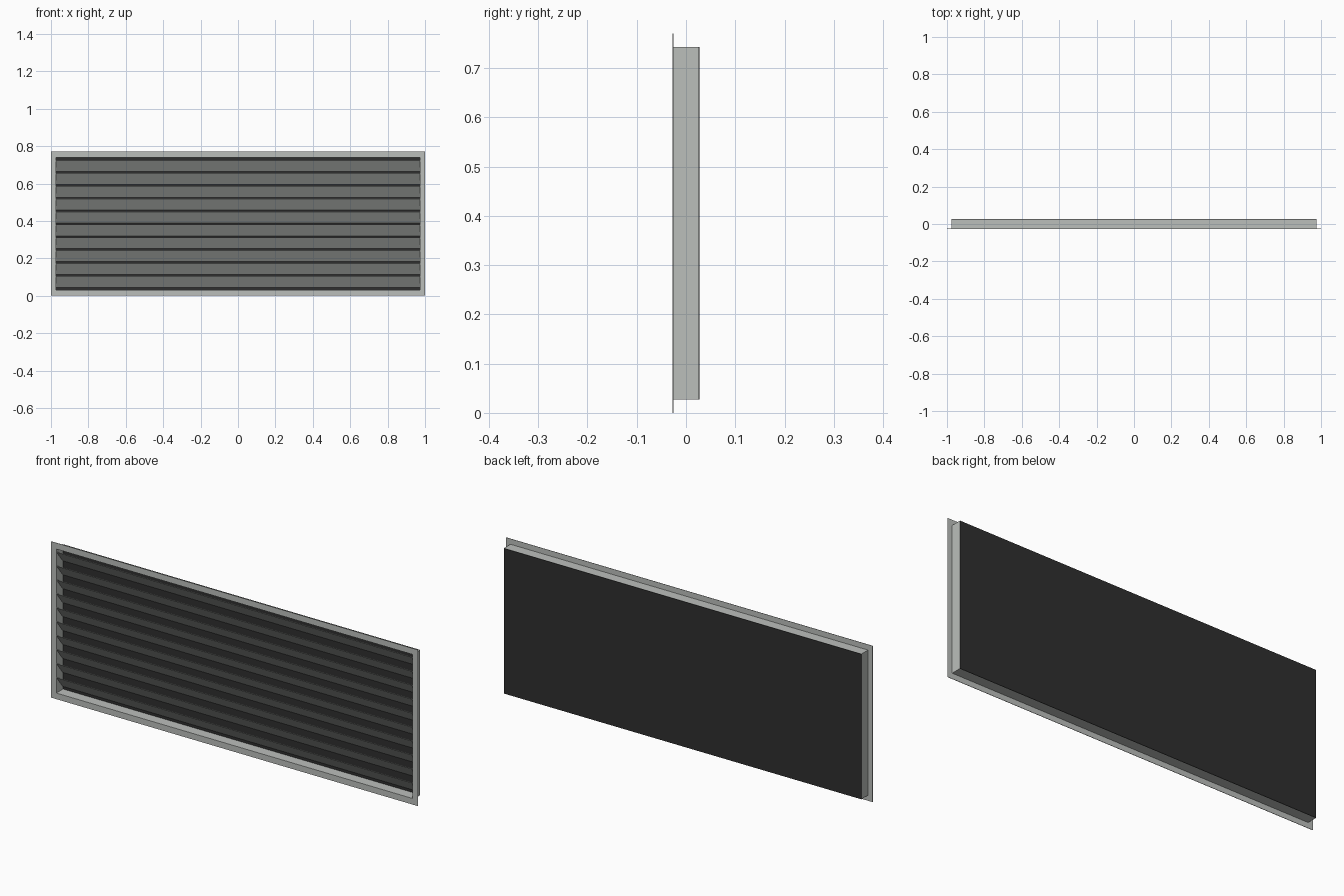
import bpy, bmesh, math
from mathutils import Matrix

if "Cube" in bpy.data.objects:
    bpy.data.objects.remove(bpy.data.objects["Cube"])

W, H = 2.0, 0.77           # flange outer size
BORDER, WALL = 0.027, 0.003
FRONT, BACK = -0.027, 0.027
MID = H / 2


def material(name, rgb):
    m = bpy.data.materials.new(name)
    m.diffuse_color = (*rgb, 1)
    m.use_nodes = True
    m.node_tree.nodes["Principled BSDF"].inputs["Base Color"].default_value = m.diffuse_color
    return m


metal = material("light grey metal", (0.50, 0.52, 0.50))
black = material("black backing", (0.028, 0.028, 0.028))


def finish(name, bm, mat):
    bmesh.ops.recalc_face_normals(bm, faces=bm.faces)
    me = bpy.data.meshes.new(name)
    bm.to_mesh(me)
    bm.free()
    me.materials.append(mat)
    ob = bpy.data.objects.new(name, me)
    bpy.context.collection.objects.link(ob)
    return ob


def box(name, size, loc, mat, tilt=0.0):
    bm = bmesh.new()
    bmesh.ops.create_cube(bm, size=1, matrix=Matrix.Translation(loc)
                          @ Matrix.Rotation(tilt, 4, 'X') @ Matrix.Diagonal((*size, 1)))
    return finish(name, bm, mat)


def ring(name, ow, oh, iw, ih, y0, y1, mat):
    """Rectangular tube running along y."""
    bm = bmesh.new()
    corners = [(-1, -1), (1, -1), (1, 1), (-1, 1)]
    loops = [[bm.verts.new((sx * w / 2, y, MID + sz * h / 2)) for sx, sz in corners]
             for w, h, y in ((ow, oh, y0), (iw, ih, y0), (iw, ih, y1), (ow, oh, y1))]
    for k in range(4):
        a, b = loops[k], loops[(k + 1) % 4]
        for i in range(4):
            j = (i + 1) % 4
            bm.faces.new((a[i], a[j], b[j], b[i]))
    return finish(name, bm, mat)


# Thin front flange and the sleeve behind it
sw, sh = W - 2 * BORDER + 0.004, H - 2 * BORDER
iw, ih = sw - 2 * WALL, sh - 2 * WALL
ring("front_flange", W, H, iw, ih, FRONT, FRONT + 0.002, metal)
ring("sleeve", sw, sh, iw, ih, FRONT + 0.002, BACK - 0.002, metal)

# Closed backing panel
box("back_panel", (sw, 0.002, sh), (0, BACK - 0.001, MID), black)

# Ten slats, high at the front and low at the back
PITCH, RISE, DEPTH = 0.0688, 0.060, 0.047
for i in range(10):
    z = MID + (i - 4.5) * PITCH
    box(f"slat_{i + 1}", (iw, 0.002, math.hypot(RISE, DEPTH)), (0, -0.001, z),
        metal, math.atan2(DEPTH, RISE))
